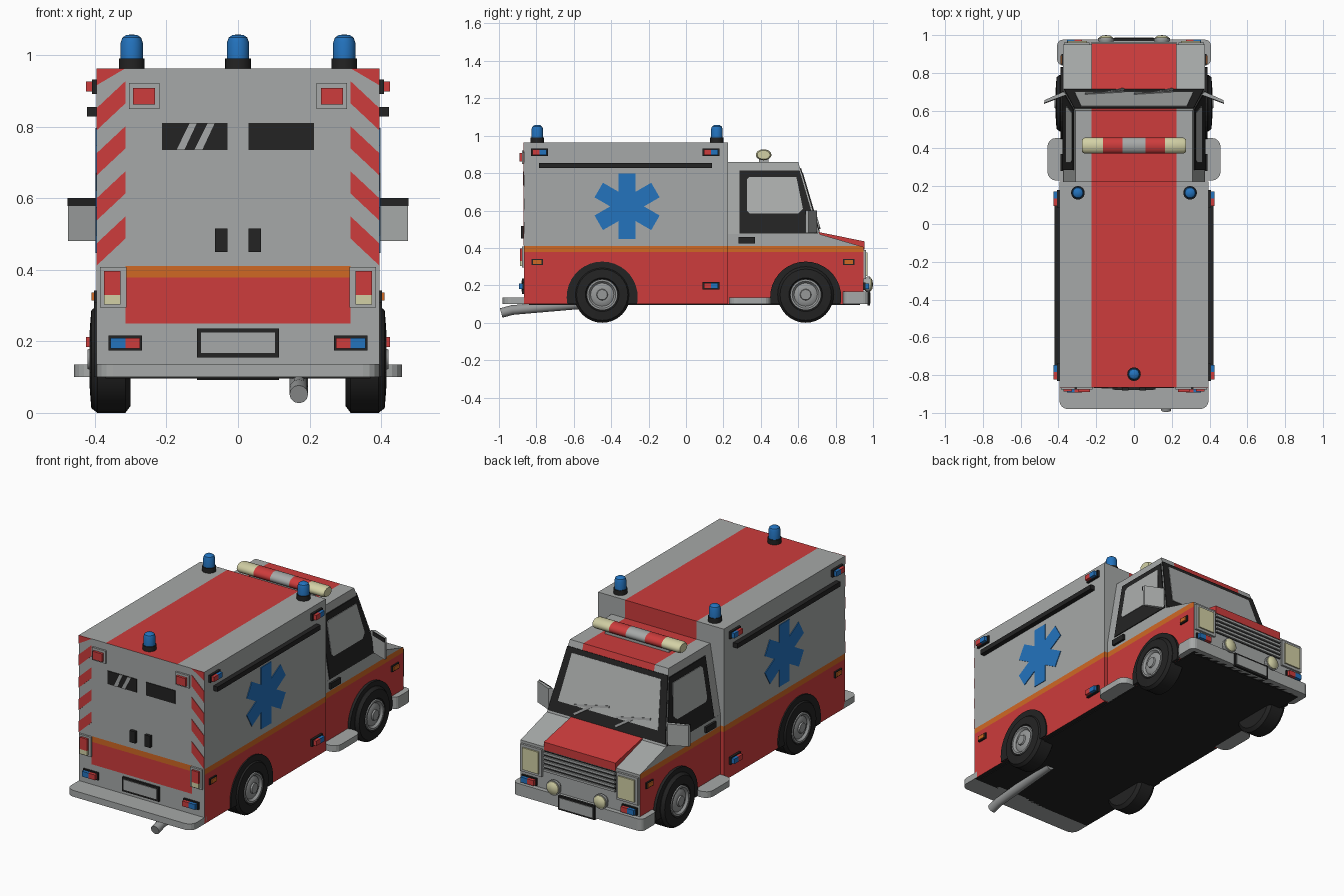
import bpy, bmesh, math
from mathutils import Vector

if "Cube" in bpy.data.objects:
    bpy.data.objects.remove(bpy.data.objects["Cube"])

def lin(c):
    c /= 255
    return c / 12.92 if c <= 0.04045 else ((c + 0.055) / 1.055) ** 2.4

COLORS = {"gray": (166, 169, 168), "red": (205, 60, 60), "blue": (35, 115, 190),
          "orange": (208, 104, 36), "black": (35, 35, 35), "cream": (210, 208, 165),
          "glass": (172, 175, 174), "rim": (150, 152, 152)}
NAMES = list(COLORS)
MATS = []
for n, c in COLORS.items():
    m = bpy.data.materials.new(n + "_paint")
    m.diffuse_color = (*[lin(v) for v in c], 1)
    m.use_nodes = True
    m.node_tree.nodes["Principled BSDF"].inputs["Base Color"].default_value = m.diffuse_color
    MATS.append(m)

def finish(name, bm, mat, smooth=False):
    """mat is a colour name or a rule(center, normal) -> colour name"""
    bmesh.ops.recalc_face_normals(bm, faces=bm.faces)
    used = []
    for f in bm.faces:
        f.normal_update()
        c = mat if isinstance(mat, str) else mat(f.calc_center_median(), f.normal)
        if c not in used:
            used.append(c)
        f.material_index = used.index(c)
    me = bpy.data.meshes.new(name)
    bm.to_mesh(me)
    bm.free()
    for c in used:
        me.materials.append(MATS[NAMES.index(c)])
    ob = bpy.data.objects.new(name, me)
    bpy.context.collection.objects.link(ob)
    if smooth:
        bpy.ops.object.select_all(action='DESELECT')
        ob.select_set(True)
        bpy.context.view_layer.objects.active = ob
        bpy.ops.object.shade_smooth_by_angle(angle=math.radians(35))
    return ob

def prism(name, pts, vec, mat, cuts=(), bevel=0):
    """extrude a 3D polygon along vec; cuts = (axis, value) planes"""
    bm = bmesh.new()
    a = [bm.verts.new(p) for p in pts]
    b = [bm.verts.new(Vector(p) + Vector(vec)) for p in pts]
    bm.faces.new(a)
    bm.faces.new(b[::-1])
    for i in range(len(a)):
        j = (i + 1) % len(a)
        bm.faces.new((a[i], b[i], b[j], a[j]))
    if bevel:
        ed = [e for e in bm.edges if abs(e.verts[0].co.z - e.verts[1].co.z) > 1e-4]
        bmesh.ops.bevel(bm, geom=ed, offset=bevel, segments=4, profile=0.5, affect='EDGES')
    for ax, v in cuts:
        p = [0, 0, 0]; p[ax] = v
        n = [0, 0, 0]; n[ax] = 1
        bmesh.ops.bisect_plane(bm, geom=bm.verts[:] + bm.edges[:] + bm.faces[:], plane_co=p, plane_no=n)
    return finish(name, bm, mat)

def box(name, x0, x1, y0, y1, z0, z1, mat, cuts=(), bevel=0):
    pts = [(x0, y0, z0), (x1, y0, z0), (x1, y1, z0), (x0, y1, z0)]
    return prism(name, pts, (0, 0, z1 - z0), mat, cuts, bevel)

def lathe(name, prof, loc, mat, axis="z", sign=1, squash=1, seg=32):
    """spin (radius, height) pairs around an axis"""
    bm = bmesh.new()
    rings = []
    for r, h in prof:
        ring = []
        for i in range(seg if r > 0 else 1):
            t = 2 * math.pi * i / seg
            c, s, h2 = r * math.cos(t), r * math.sin(t), h * sign
            p = {"z": (c, s, h2), "x": (h2, c, s * squash), "y": (c, h2, s)}[axis]
            ring.append(bm.verts.new(Vector(loc) + Vector(p)))
        rings.append(ring)
    for a, b in zip(rings, rings[1:]):
        for i in range(seg):
            q = [a[i % len(a)], a[(i + 1) % len(a)], b[(i + 1) % len(b)], b[i % len(b)]]
            bm.faces.new(list(dict.fromkeys(q)))
    return finish(name, bm, mat, True)

def bands(z):
    return "red" if z < 0.378 else "orange" if z < 0.41 else "gray"

# rear box body with painted stripes
def box_rule(c, n):
    if n.z < -0.5: return "black"
    if n.z > 0.5: return "red" if abs(c.x) < 0.225 else "gray"
    if n.y < -0.5: return bands(c.z) if abs(c.x) < 0.315 and c.z > 0.25 else "gray"
    if n.y > 0.5 and abs(c.x) < 0.225: return "red"
    return bands(c.z)
XC = [(0, v) for v in (-0.315, -0.225, 0.225, 0.315)]
ZC = [(2, 0.378), (2, 0.41)]
box("box_body", -0.395, 0.395, -0.865, 0.225, 0.10, 0.963, box_rule, XC + ZC + [(2, 0.25)])

# cab lower body
def cab_rule(c, n):
    if n.z < -0.5: return "black"
    return bands(c.z) if abs(n.x) > 0.5 else "gray"
prism("cab_lower", [(-0.375, y, z) for y, z in ((0.22, 0.10), (0.95, 0.10), (0.95, 0.405), (0.71, 0.475), (0.22, 0.475))],
      (0.75, 0, 0), cab_rule, ZC)

# greenhouse tapering to the roof
def gx(z): return 0.375 - (z - 0.47) / 0.39 * 0.065
def gy(z): return 0.715 - (z - 0.47) / 0.39 * 0.115
bm = bmesh.new()
lo, hi = [[bm.verts.new(p) for p in ((-gx(z), 0.22, z), (gx(z), 0.22, z), (gx(z), gy(z), z), (-gx(z), gy(z), z))]
          for z in (0.47, 0.86)]
bm.faces.new(lo); bm.faces.new(hi)
for i in range(4):
    bm.faces.new((lo[i], lo[(i + 1) % 4], hi[(i + 1) % 4], hi[i]))
for v in (-0.225, 0.225):
    bmesh.ops.bisect_plane(bm, geom=bm.verts[:] + bm.edges[:] + bm.faces[:], plane_co=(v, 0, 0), plane_no=(1, 0, 0))
finish("cab_upper", bm, lambda c, n: "red" if abs(c.x) < 0.225 else "gray")

# windscreen, glass and wipers
def screen(name, xz, off, t, mat):
    prism(name, [(x, gy(z) + off, z) for x, z in xz], (0, t, t * 0.3), mat)
screen("windscreen_frame", [(-0.37, 0.485), (0.37, 0.485), (0.316, 0.825), (-0.316, 0.825)], -0.002, 0.007, "black")
screen("windscreen_glass", [(-0.315, 0.545), (0.315, 0.545), (0.28, 0.80), (-0.28, 0.80)], 0.002, 0.006, "glass")
for x in (-0.2, 0.06):
    screen("wiper_arm", [(x + 0.14, 0.50), (x + 0.15, 0.51), (x + 0.05, 0.575), (x + 0.04, 0.565)], 0.006, 0.008, "rim")
    screen("wiper_blade", [(x - 0.06, 0.585), (x + 0.15, 0.545), (x + 0.15, 0.555), (x - 0.06, 0.597)], 0.006, 0.008, "rim")

# hood
prism("hood", [(-0.225, y, z) for y, z in ((0.70, 0.46), (0.70, 0.487), (0.955, 0.435), (0.955, 0.39))], (0.45, 0, 0), "red")

for s in (-1, 1):
    def mbox(name, x0, x1, *a, **k):
        box(name, min(s * x0, s * x1), max(s * x0, s * x1), *a, **k)

    # cab side windows, door handles, mirrors, steps
    def side(name, yz, off, t, mat):
        prism(name, [(s * (gx(z) + off), y, z) for y, z in yz], (s * t, 0, 0), mat)
    side("side_window_frame", [(0.285, 0.478), (0.705, 0.478), (0.607, 0.815), (0.285, 0.815)], -0.002, 0.007, "black")
    side("side_window_glass", [(0.325, 0.60), (0.34, 0.585), (0.60, 0.585), (0.625, 0.61), (0.59, 0.78), (0.34, 0.78), (0.325, 0.765)],
         0.002, 0.006, "glass")
    mbox("cab_door_handle", 0.37, 0.388, 0.28, 0.37, 0.425, 0.458, "black")
    prism("mirror", [(s * 0.355, 0.685, 0.48), (s * 0.475, 0.64, 0.48), (s * 0.475, 0.655, 0.48), (s * 0.375, 0.70, 0.48)],
          (0, 0, 0.12), "gray")
    prism("mirror_top_trim", [(s * 0.375, 0.674, 0.578), (s * 0.476, 0.636, 0.578), (s * 0.476, 0.642, 0.578), (s * 0.375, 0.68, 0.578)],
          (0, 0, 0.023), "black")
    mbox("side_step", 0.30, 0.458, 0.23, 0.455, 0.10, 0.135, "gray", bevel=0.045)

    # wheels and black arches
    for y, ax in ((-0.448, 0.402), (0.64, 0.39)):
        arc = [(s * 0.29, y + 0.19 * math.cos(t), 0.137 + 0.19 * math.sin(t))
               for t in [math.radians(-11 + 202 * i / 20) for i in range(21)]]
        prism("wheel_arch", arc, (s * (ax - 0.29), 0, 0), "black")
        lathe("tyre", [(0, 0.30), (0.13, 0.30), (0.15, 0.315), (0.15, 0.393), (0.137, 0.41), (0.09, 0.414), (0.08, 0.40), (0, 0.40)],
              (0, y, 0.15), "black", "x", s)
        lathe("wheel_rim", [(0.084, 0.40), (0.082, 0.415), (0.072, 0.415), (0.062, 0.403), (0.045, 0.412), (0.03, 0.412),
                            (0.027, 0.42), (0, 0.42)], (0, y, 0.15), "rim", "x", s)

    # rain rail
    mbox("side_rail", 0.39, 0.422, -0.785, 0.14, 0.828, 0.855, "black")

    # six armed medical star
    star = []
    for k in range(6):
        a = math.radians(90 + 60 * k)
        c, d = math.cos(a), math.sin(a)
        star += [(0.175 * c + 0.045 * d, 0.175 * d - 0.045 * c), (0.175 * c - 0.045 * d, 0.175 * d + 0.045 * c),
                 (0.09 * math.cos(a + math.pi / 6), 0.09 * math.sin(a + math.pi / 6))]
    prism("side_star", [(s * 0.394, -0.315 + u, 0.622 + v) for u, v in star], (s * 0.005, 0, 0), "blue")

    # red and blue side markers, orange side lamps
    for y, z in ((-0.83, 0.892), (0.088, 0.892), (0.088, 0.178)):
        mbox("marker_frame", 0.39, 0.408, y, y + 0.092, z, z + 0.04, "black")
        mbox("marker_red", 0.40, 0.425, y + 0.008, y + 0.046, z + 0.006, z + 0.034, "red")
        mbox("marker_blue", 0.40, 0.425, y + 0.046, y + 0.084, z + 0.006, z + 0.034, "blue")
    for y, x in ((-0.825, 0.395), (0.84, 0.375)):
        mbox("side_lamp_frame", x - 0.005, x + 0.008, y, y + 0.06, 0.308, 0.342, "black")
        mbox("side_lamp", x, x + 0.014, y + 0.007, y + 0.053, 0.314, 0.336, "orange")

    # markers on both ends
    for y, d in ((-0.865, -1), (0.95, 1)):
        def ybox(name, x0, x1, t, z0, z1, mat):
            mbox(name, x0, x1, min(y - d * 0.005, y + d * t), max(y - d * 0.005, y + d * t), z0, z1, mat)
        ybox("end_marker_frame", 0.268, 0.362, 0.01, 0.174, 0.216, "black")
        ybox("end_marker_red", 0.274, 0.315, 0.028, 0.18, 0.21, "red")
        ybox("end_marker_blue", 0.315, 0.356, 0.028, 0.18, 0.21, "blue")

    # rear lamps
    mbox("top_lamp_frame", 0.22, 0.305, -0.876, -0.86, 0.85, 0.922, "gray")
    mbox("top_lamp", 0.232, 0.293, -0.89, -0.86, 0.862, 0.908, "red")
    mbox("tail_lamp_frame", 0.312, 0.386, -0.876, -0.86, 0.295, 0.408, "gray")
    mbox("tail_lamp_red", 0.328, 0.374, -0.888, -0.86, 0.33, 0.397, "red")
    mbox("tail_lamp_cream", 0.328, 0.374, -0.888, -0.86, 0.303, 0.33, "cream")
    mbox("rear_door_handle", 0.03, 0.064, -0.882, -0.86, 0.45, 0.516, "black")
    mbox("rear_window", 0.03, 0.212, -0.869, -0.86, 0.735, 0.81, "black")

    # warning chevrons on the rear corners
    for k in range(5):
        a = 0.412 + 0.126 * k
        zs = [(0.395, a), (0.315, a + 0.075), (0.315, a + 0.137), (0.395, a + 0.062)]
        if k == 4:
            zs = [(0.395, a), (0.315, 0.963), (0.395, 0.963)]
        prism("chevron", [(s * x, -0.864, z) for x, z in zs], (0, -0.004, 0), "red")

    # headlights and fog lamps
    mbox("headlight_frame", 0.235, 0.37, 0.945, 0.962, 0.235, 0.39, "gray")
    mbox("headlight", 0.25, 0.352, 0.95, 0.97, 0.25, 0.375, "cream")
    lathe("fog_lamp_shell", [(0, 0.94), (0.025, 0.945), (0.042, 0.97), (0.042, 0.984), (0, 0.984)], (s * 0.148, 0, 0.205), "gray", "y")
    lathe("fog_lamp_lens", [(0.038, 0.98), (0.036, 0.988), (0.022, 0.997), (0, 1.0)], (s * 0.148, 0, 0.205), "cream", "y")

# glare streaks on the left rear window
for x in (-0.15, -0.1):
    prism("window_streak", [(x - 0.022, -0.868, 0.735), (x, -0.868, 0.735), (x + 0.035, -0.868, 0.81), (x + 0.015, -0.868, 0.81)],
          (0, -0.003, 0), "gray")

# number plates (blank)
box("rear_plate_frame", -0.115, 0.115, -0.876, -0.86, 0.155, 0.236, "black")
box("rear_plate", -0.104, 0.104, -0.879, -0.87, 0.167, 0.225, "gray")
box("front_plate_frame", -0.115, 0.115, 0.97, 0.984, 0.092, 0.172, "black")
box("front_plate", -0.104, 0.104, 0.98, 0.987, 0.103, 0.161, "gray")

# bumpers
box("rear_bumper", -0.395, 0.395, -0.98, -0.80, 0.10, 0.136, "gray", bevel=0.045)
box("front_bumper", -0.407, 0.407, 0.84, 0.976, 0.10, 0.168, "gray", bevel=0.03)
box("underside", -0.37, 0.37, -0.84, 0.93, 0.096, 0.12, "black")

# grille with slats
box("grille", -0.225, 0.225, 0.945, 0.954, 0.27, 0.385, "black")
for i in range(5):
    z = 0.272 + 0.024 * i
    box("grille_slat", -0.225, 0.225, 0.95, 0.963, z, z + 0.013, "gray")

# roof beacons
for x, y in ((0, -0.795), (-0.297, 0.165), (0.297, 0.165)):
    lathe("beacon_base", [(0, 0.96), (0.036, 0.96), (0.036, 0.99), (0, 0.99)], (x, y, 0), "black", seg=24)
    lathe("beacon", [(0.031, 0.985), (0.031, 1.035), (0.026, 1.049), (0.016, 1.056), (0, 1.058)], (x, y, 0), "blue", seg=24)

# light bar on the cab roof
def bar_rule(c, n):
    return "cream" if abs(c.x) > 0.165 else "red" if abs(c.x) > 0.06 else "gray"
half = [(0.042, 0.06), (0.042, 0.165), (0.042, 0.262), (0.034, 0.275), (0, 0.275)]
lathe("light_bar", [(r, -h) for r, h in half[::-1]] + half, (0, 0.415, 0.898), bar_rule, "x", squash=0.7, seg=20)
box("light_bar_mount", -0.2, 0.2, 0.39, 0.44, 0.855, 0.876, "gray")

# exhaust pipe
cu = bpy.data.curves.new("exhaust_pipe", 'CURVE')
cu.dimensions = '3D'
cu.bevel_depth = 0.026
cu.use_fill_caps = True
sp = cu.splines.new('POLY')
sp.points.add(3)
for p, q in zip(sp.points, ((-0.5, 0.105), (-0.85, 0.075), (-0.93, 0.068), (-0.988, 0.052))):
    p.co = (0.17, q[0], q[1], 1)
cu.materials.append(MATS[NAMES.index("rim")])
bpy.context.collection.objects.link(bpy.data.objects.new("exhaust_pipe", cu))
